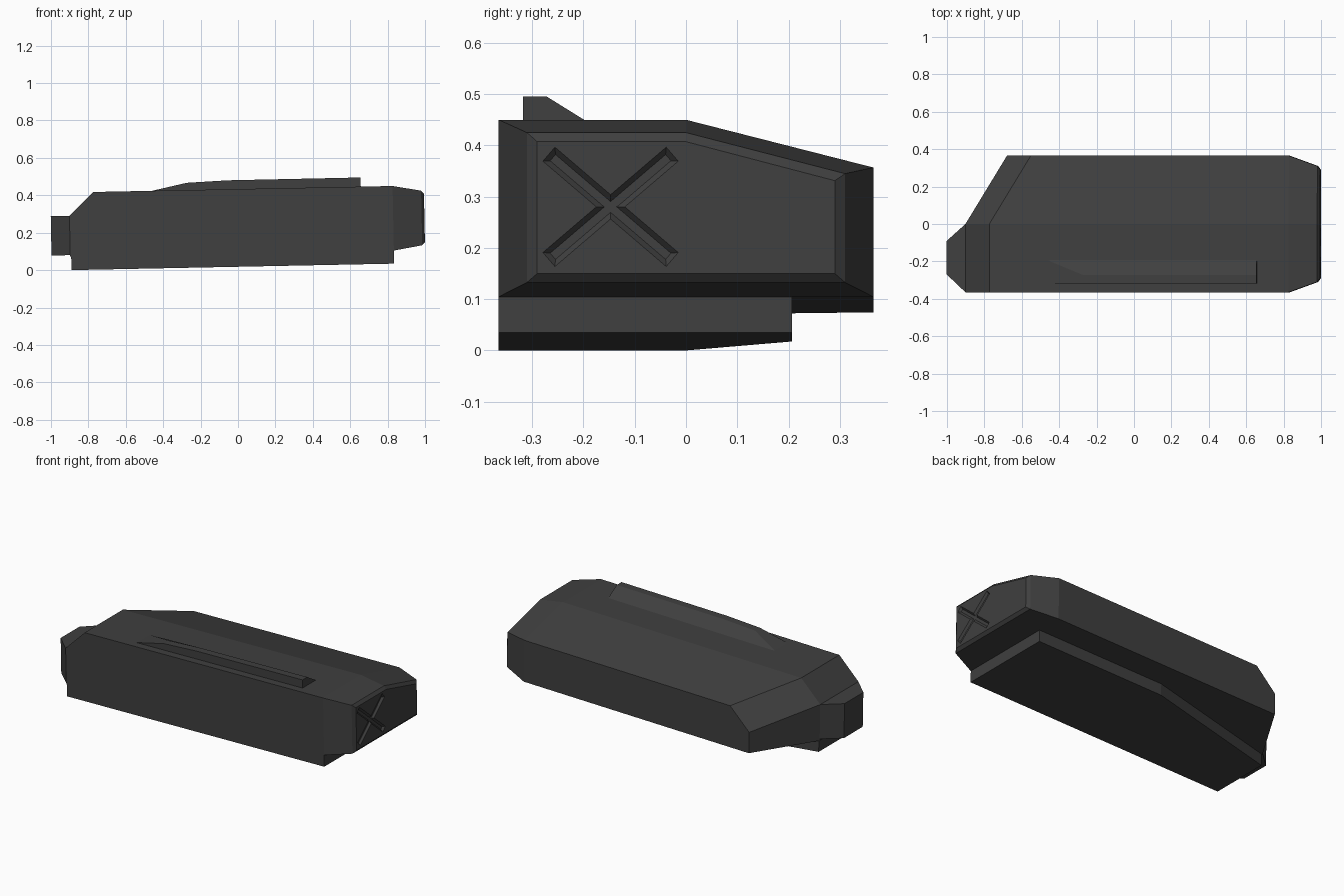
import bpy, bmesh, math
from mathutils import Matrix

if "Cube" in bpy.data.objects:
    bpy.data.objects.remove(bpy.data.objects["Cube"], do_unlink=True)

dark_grey = bpy.data.materials.new("dark_grey")
dark_grey.use_nodes = True
colour = (0.05, 0.05, 0.05, 1)
dark_grey.diffuse_color = colour
bsdf = dark_grey.node_tree.nodes["Principled BSDF"]
bsdf.inputs["Base Color"].default_value = colour

# The whole casing is pitched slightly, with the +x end raised
SLOPE = 0.02


def pitch(p):
    x, y, z = p
    return (x - SLOPE * (z - 0.25), y, z + SLOPE * x)


def solid(name, points):
    """Faceted convex block through the given corner points."""
    bm = bmesh.new()
    for p in points:
        bm.verts.new(pitch(p))
    bmesh.ops.convex_hull(bm, input=bm.verts)
    bmesh.ops.dissolve_limit(bm, angle_limit=math.radians(1.5),
                             verts=bm.verts, edges=bm.edges)
    bmesh.ops.recalc_face_normals(bm, faces=bm.faces)
    mesh = bpy.data.meshes.new(name)
    bm.to_mesh(mesh)
    bm.free()
    mesh.materials.append(dark_grey)
    obj = bpy.data.objects.new(name, mesh)
    bpy.context.collection.objects.link(obj)
    return obj


def prism(outline, low, high):
    return [(x, y, z) for x, y in outline for z in (low, high)]


def section(x, half, low, ridge, eave):
    """Five-sided end profile with a sloping rear roof."""
    return [(x, y, z) for y, z in ((-half, low), (-half, ridge), (0, ridge),
                                   (half, eave), (half, low))]


# Main casing: stepped +x end and a chamfered, swept -x end
BASE, ROOF = 0.088, 0.433
corners = section(0.83, 0.365, BASE, ROOF, 0.34)
corners += section(0.982, 0.31, 0.113, 0.405, 0.325)
corners += section(0.997, 0.29, 0.13, 0.387, 0.311)
corners += prism([(-0.9, -0.365), (-0.9, 0)], BASE, 0.308)
corners += prism([(-0.68, 0.365)], BASE, 0.215)
corners += [(-0.77, -0.365, ROOF), (-0.77, 0, ROOF), (-0.55, 0.365, 0.34)]
casing = solid("casing", corners)

# Crossed grooves with sloping walls in the end panel
for side in (-1, 1):
    turn = Matrix.Rotation(side * math.radians(40.5), 3, 'X')
    bar = []
    for x, length, width in ((0.985, 0.148, 0.008), (1.009, 0.168, 0.028)):
        for sy in (-1, 1):
            for sz in (-1, 1):
                p = turn @ Matrix.Identity(3).row[0].to_3d()
                p = turn @ type(p)((0, sy * length, sz * width))
                bar.append((x, p.y - 0.147, p.z + 0.26))
    cutter = solid("groove_cutter", bar)
    cutter.hide_render = True
    cut = casing.modifiers.new("groove", 'BOOLEAN')
    cut.operation = 'DIFFERENCE'
    cut.solver = 'EXACT'
    cut.object = cutter
    bpy.context.view_layer.objects.active = casing
    bpy.ops.object.modifier_apply(modifier=cut.name)
    bpy.data.objects.remove(cutter, do_unlink=True)

# Keel under the casing, narrowing along the back
solid("keel", prism([(-0.895, -0.365), (-0.895, 0), (-0.02, 0.207),
                     (0.83, 0.207), (0.83, -0.365)], 0.018, BASE))

# Tapered plug on the -x end
solid("end_plug", prism([(-0.9, 0), (-1, -0.09), (-1, -0.27), (-0.9, -0.365)],
                        0.098, 0.308))

# Low ridge on the roof with a sloping nose and back
ridge = [(x, y, ROOF - 0.005) for x in (-0.48, 0.66) for y in (-0.318, -0.185)]
for x, z in ((-0.27, 0.472), (-0.05, 0.481), (0.66, 0.482)):
    ridge += [(x, -0.318, z), (x, -0.272, z)]
solid("roof_ridge", ridge)
